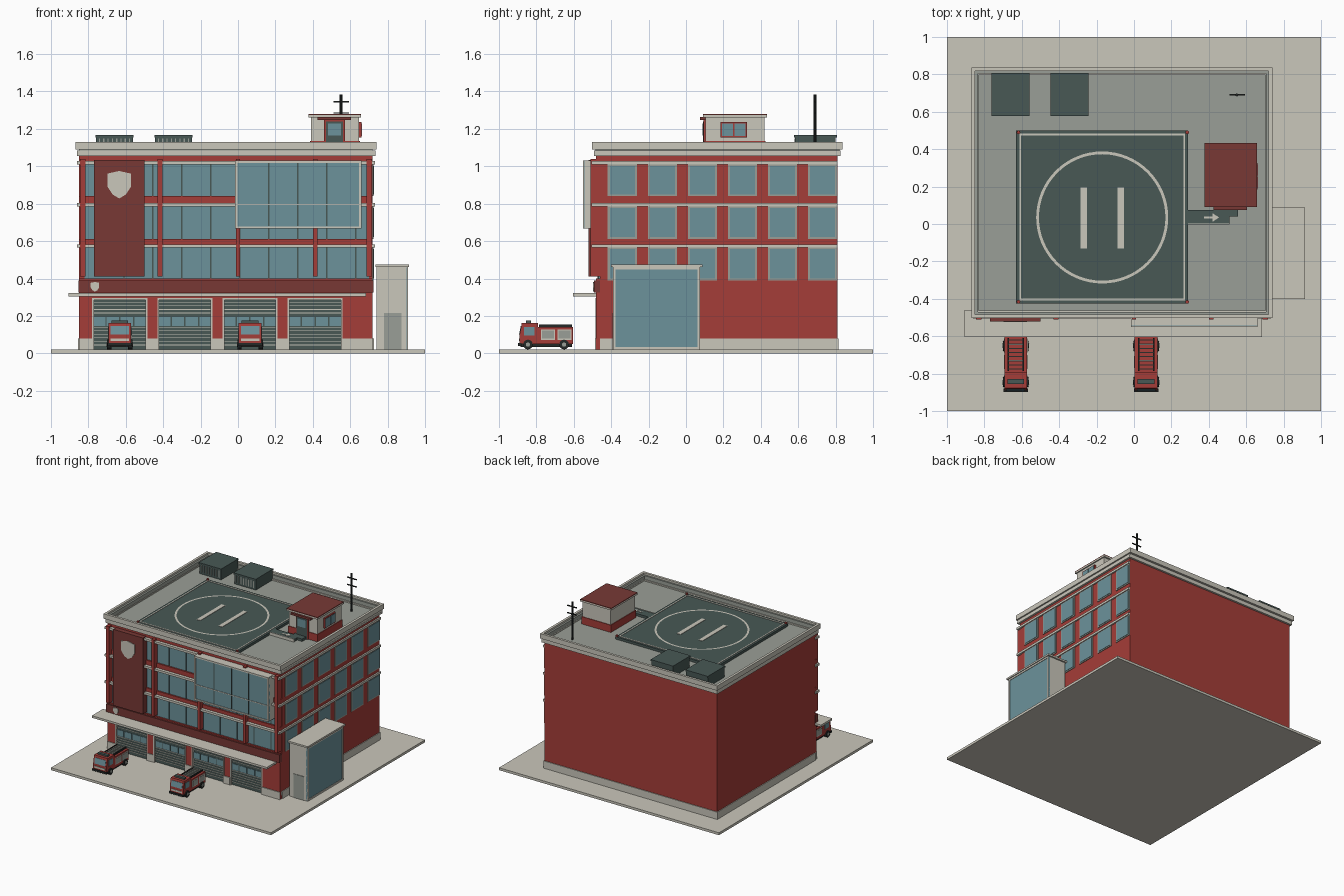
import bpy, bmesh, math
from mathutils import Matrix

default_cube = bpy.data.objects.get("Cube")
if default_cube:
    bpy.data.objects.remove(default_cube, do_unlink=True)


def material(name, hex_code):
    channels = [int(hex_code[i:i + 2], 16) / 255 for i in (0, 2, 4)]
    colour = [c / 12.92 if c <= 0.04 else ((c + 0.055) / 1.055) ** 2.4 for c in channels] + [1]
    mat = bpy.data.materials.new(name)
    mat.use_nodes = True
    mat.diffuse_color = colour
    mat.node_tree.nodes["Principled BSDF"].inputs["Base Color"].default_value = colour
    return mat


beige = material("beige stone", "CAC7BB")
red = material("brick red", "A53D38")
maroon = material("dark red", "783935")
glass = material("blue glass", "6C929B")
slate = material("dark slate", "485855")
grey = material("roof grey", "9A9F97")
black = material("near black", "242827")


def finish(name, bm, mat):
    bmesh.ops.recalc_face_normals(bm, faces=bm.faces)
    mesh = bpy.data.meshes.new(name)
    bm.to_mesh(mesh)
    bm.free()
    mesh.materials.append(mat)
    obj = bpy.data.objects.new(name, mesh)
    bpy.context.collection.objects.link(obj)
    return obj


def box(name, mat, x, y, z):
    bm = bmesh.new()
    bmesh.ops.create_cube(bm, size=1)
    spans = (x, y, z)
    for v in bm.verts:
        v.co = [s[0] if c < 0 else s[1] for s, c in zip(spans, v.co)]
    return finish(name, bm, mat)


def around(centre, width):
    return (centre - width / 2, centre + width / 2)


def frame(name, mat, x, y, z, thick, flat):
    """Four bars round a rectangle; flat is the axis index the frame is thin along."""
    spans = [x, y, z]
    a, b = [i for i in range(3) if i != flat]
    for side in (0, 1):
        for axis, other in ((a, b), (b, a)):
            bar = list(spans)
            edge = spans[axis][side]
            bar[axis] = (edge - thick, edge) if side else (edge, edge + thick)
            if axis == b:
                bar[other] = (spans[other][0] + thick, spans[other][1] - thick)
            box(name, mat, *bar)


def cylinder(name, mat, centre, radius, depth, axis="Z", sides=16):
    bm = bmesh.new()
    turn = {"X": Matrix.Rotation(math.pi / 2, 4, "Y"), "Z": Matrix.Identity(4)}[axis]
    bmesh.ops.create_cone(bm, cap_ends=True, segments=sides, radius1=radius, radius2=radius,
                          depth=depth, matrix=Matrix.Translation(centre) @ turn)
    return finish(name, bm, mat)


def prism(name, mat, points, extrude):
    bm = bmesh.new()
    face = bm.faces.new([bm.verts.new(p) for p in points])
    moved = bmesh.ops.extrude_face_region(bm, geom=[face])["geom"]
    bmesh.ops.translate(bm, vec=extrude, verts=[g for g in moved if isinstance(g, bmesh.types.BMVert)])
    return finish(name, bm, mat)


def shield(name, x, y, z, size):
    half = [(0, 0.5), (0.45, 0.4), (0.45, -0.1), (0.25, -0.4), (0, -0.55)]
    outline = half + [(-u, v) for u, v in half[-2:0:-1]]
    prism(name, beige, [(x + u * size, y, z + v * size) for u, v in outline], (0, -0.005, 0))


# Site and main block
WEST, EAST, FRONT, BACK = -0.85, 0.72, -0.48, 0.81
CORE, GROUND, ROOF = FRONT + 0.02, 0.02, 1.075
LENGTH = (WEST, EAST)
box("ground_slab", beige, (-1, 1), (-1, 1), (0, GROUND))
box("main_walls", red, LENGTH, (CORE, BACK), (GROUND, 1.06))
box("plinth", beige, (WEST - 0.006, EAST + 0.006), (CORE, BACK + 0.006), (GROUND, 0.08))

# Garage bays with slatted doors
bays = [-0.632 + 0.348 * i for i in range(4)]
BAY = 0.295
edges = [WEST] + [c + s * BAY / 2 for c in bays for s in (-1, 1)] + [EAST]
for left, right in zip(edges[::2], edges[1::2]):
    box("garage_pier", red, (left, right), (FRONT, CORE), (GROUND, 0.33))
    box("pier_base", beige, (left, right), (FRONT - 0.006, CORE), (GROUND, 0.08))
box("garage_lintel", red, LENGTH, (FRONT, CORE), (0.29, 0.4))
for c in bays:
    span = around(c, BAY)
    box("garage_door", slate, span, (CORE - 0.008, CORE), (GROUND, 0.29))
    frame("garage_door_frame", beige, span, (FRONT - 0.004, CORE), (GROUND - 0.01, 0.295), 0.01, 1)
    for i in range(13):
        z = 0.045 + 0.019 * i
        if not 0.14 < z < 0.2:
            box("door_slat", beige, span, (CORE - 0.012, CORE), around(z, 0.004))
    for i in range(4):
        pane = around(c + (i - 1.5) * BAY / 4, BAY / 4 - 0.008)
        box("garage_door_pane", glass, pane, (CORE - 0.012, CORE), (0.145, 0.195))

# Canopy and sign band over the garage
box("garage_canopy", beige, (-0.905, 0.685), (-0.605, CORE), (0.305, 0.322))
box("sign_band", maroon, (WEST - 0.004, EAST + 0.004), (FRONT - 0.012, CORE), (0.325, 0.39))
shield("small_shield", -0.765, FRONT - 0.012, 0.357, 0.05)

# Upper front: glass strips, spandrels, ledges, mullions and pilasters
floors = [(0.39, 0.565), (0.612, 0.785), (0.84, 1.01)]
tops = [0.612, 0.84, 1.06]
for (low, high), top in zip(floors, tops):
    box("front_glass", glass, (WEST + 0.03, EAST - 0.02), (CORE - 0.008, CORE), (low, high))
    box("front_spandrel", red, LENGTH, (FRONT, CORE), (high, top))
    box("front_ledge", beige, (WEST - 0.01, EAST + 0.012), (-0.505, CORE), (high, high + 0.018))
    box("side_ledge", beige, (EAST, EAST + 0.012), (CORE, BACK), (high, high + 0.018))
    for i in range(9):
        box("front_mullion", slate, around(-0.61 + 0.155 * i, 0.007), (CORE - 0.012, CORE), (low, high))
    # Side windows
    for i in range(6):
        y = -0.34 + 0.214 * i
        box("side_window_frame", grey, (EAST, EAST + 0.005), around(y, 0.157), (low, high))
        box("side_window_glass", glass, (EAST, EAST + 0.008), around(y, 0.135), (low + 0.01, high - 0.008))
for x, width in ((-0.83, 0.03), (-0.418, 0.026), (0, 0.024), (0.413, 0.024), (0.702, 0.028)):
    box("front_pilaster", red, around(x, width), (-0.51, CORE), (0.41, 1.04))

# Tall sign panel and projecting glass bay
box("sign_panel", maroon, (-0.77, -0.5), (-0.52, CORE), (0.41, 1.035))
shield("sign_shield", -0.635, -0.52, 0.905, 0.14)
bay_x, bay_z = (-0.015, 0.66), (0.667, 1.03)
box("bay_body", beige, bay_x, (-0.54, CORE), bay_z)
box("bay_glass", glass, bay_x, (-0.543, -0.53), bay_z)
frame("bay_frame", beige, bay_x, (-0.55, -0.53), bay_z, 0.012, 1)
box("bay_rail", beige, bay_x, (-0.547, -0.53), around(0.795, 0.006))
for i in range(3):
    box("bay_mullion", slate, around(0.165 + 0.155 * i, 0.007), (-0.546, -0.53), (0.68, 1.018))

# Cornice, roof deck and parapet
box("cornice", beige, (WEST - 0.012, EAST + 0.016), (-0.492, BACK + 0.016), (1.055, 1.07))
box("roof_deck", grey, LENGTH, (FRONT, BACK), (1.06, ROOF))
frame("lower_parapet", beige, (WEST - 0.012, EAST + 0.014), (-0.492, BACK + 0.016), (1.06, 1.085), 0.03, 2)
frame("parapet", beige, (-0.87, 0.74), (-0.503, 0.838), (1.09, 1.13), 0.02, 2)
frame("parapet_core", grey, (WEST, EAST), (-0.485, BACK + 0.01), (ROOF, 1.115), 0.015, 2)

# Landing pad with painted marks
PAD = ROOF + 0.02
PAINT = (PAD, PAD + 0.003)
pad_x, pad_y = (-0.63, 0.29), (-0.425, 0.5)
box("landing_pad", slate, pad_x, pad_y, (ROOF, PAD))
frame("pad_border", beige, (-0.613, 0.273), (-0.408, 0.483), PAINT, 0.009, 2)
for x in pad_x:
    for y in pad_y:
        cylinder("pad_corner_light", red, (x * 0.98, y * 0.98, PAD + 0.005), 0.01, 0.012, sides=8)
bm = bmesh.new()
rings = [[bm.verts.new((-0.17 + r * math.cos(t * math.pi / 32), 0.035 + r * math.sin(t * math.pi / 32), PAINT[1]))
          for t in range(64)] for r in (0.338, 0.353)]
for t in range(64):
    n = (t + 1) % 64
    bm.faces.new([rings[0][t], rings[1][t], rings[1][n], rings[0][n]])
finish("pad_circle", bm, beige)
for x in (-0.268, -0.07):
    box("pad_guide_bar", beige, around(x, 0.034), (-0.13, 0.195), PAINT)

# Walkway to the stair hut
box("walkway", slate, (0.29, 0.51), (0, 0.075), (ROOF, PAD))
box("walkway_end", slate, (0.45, 0.555), (0.04, 0.11), (ROOF, PAD))
box("walkway_edge", beige, (0.29, 0.51), (-0.004, 0.002), (ROOF, PAD + 0.004))
box("arrow_shaft", beige, (0.375, 0.425), around(0.035, 0.012), PAINT)
prism("arrow_head", beige, [(0.42, 0.012, PAD), (0.455, 0.035, PAD), (0.42, 0.058, PAD)], (0, 0, 0.003))

# Stair hut
hut_x, hut_y = (0.39, 0.648), (0.105, 0.42)
box("hut_walls", beige, hut_x, hut_y, (ROOF, 1.265))
box("hut_base", red, (0.385, 0.653), (0.1, 0.425), (ROOF, 1.135))
box("hut_eaves", beige, (0.376, 0.658), (0.092, 0.434), (1.262, 1.274))
box("hut_roof", maroon, (0.376, 0.658), (0.092, 0.434), (1.274, 1.28))
box("hut_door_frame", red, (0.46, 0.572), (0.094, 0.11), (ROOF, 1.25))
box("hut_door", slate, (0.47, 0.562), (0.09, 0.11), (ROOF, 1.24))
box("hut_door_pane", glass, (0.48, 0.552), (0.087, 0.11), (1.165, 1.23))
box("hut_door_canopy", maroon, (0.425, 0.605), (0.075, 0.11), (1.247, 1.264))
box("hut_window_frame", red, (0.645, 0.66), (0.185, 0.325), (1.155, 1.237))
for y in (0.222, 0.288):
    box("hut_window_pane", glass, (0.645, 0.663), around(y, 0.06), (1.162, 1.23))

# Roof cooling units
for c in (-0.66, -0.345):
    box("cooling_unit", slate, around(c, 0.196), (0.584, 0.8), (ROOF, 1.155))
    box("cooling_unit_lid", slate, around(c, 0.204), (0.578, 0.806), (1.155, 1.167))
    for i in range(8):
        box("cooling_fin", grey, around(c + (i - 3.5) * 0.023, 0.006), (0.58, 0.59), (1.09, 1.148))

# Antenna mast
cylinder("antenna_mast", black, (0.55, 0.69, 1.23), 0.008, 0.31, sides=8)
for z in (1.285, 1.345):
    box("antenna_crossbar", black, around(0.552, 0.085), around(0.69, 0.008), around(z, 0.007))

# Side entrance
porch_y = (-0.39, 0.075)
box("entrance_body", beige, (EAST + 0.02, 0.9), porch_y, (GROUND, 0.462))
box("entrance_glass", glass, (0.89, 0.904), porch_y, (GROUND, 0.46))
frame("entrance_frame", beige, (0.89, 0.908), porch_y, (GROUND, 0.462), 0.014, 0)
box("entrance_roof", beige, (EAST + 0.014, 0.915), (-0.402, 0.088), (0.462, 0.476))
box("entrance_door", grey, (0.78, 0.875), (-0.394, -0.38), (GROUND, 0.215))

# Fire trucks
for c in (bays[0], bays[2] + 0.001):
    box("truck_chassis", black, around(c, 0.1), (-0.885, -0.61), (0.035, 0.055))
    box("truck_body", red, around(c, 0.122), (-0.79, -0.605), (0.05, 0.14))
    prism("truck_cab", red, [(c - 0.061, y, z) for y, z in
                             ((-0.79, 0.05), (-0.89, 0.05), (-0.89, 0.1), (-0.878, 0.162), (-0.79, 0.162))],
          (0.122, 0, 0))
    prism("truck_windscreen", glass, [(c - 0.05, y, z) for y, z in
                                      ((-0.893, 0.1), (-0.884, 0.145), (-0.87, 0.145), (-0.87, 0.1))],
          (0.1, 0, 0))
    box("truck_bumper", black, around(c, 0.13), (-0.898, -0.88), (0.04, 0.055))
    box("truck_grille", beige, around(c, 0.1), (-0.894, -0.88), (0.066, 0.08))
    box("truck_beacon", slate, around(c, 0.09), (-0.855, -0.83), (0.162, 0.175))
    box("truck_cab_window", glass, around(c, 0.126), (-0.865, -0.81), (0.095, 0.142))
    for y in (-0.738, -0.65):
        box("truck_locker_trim", beige, around(c, 0.125), around(y, 0.076), (0.072, 0.128))
        box("truck_locker", grey, around(c, 0.128), around(y, 0.064), (0.078, 0.122))
    for y in (-0.845, -0.652):
        for side in (-1, 1):
            cylinder("truck_wheel", black, (c + side * 0.057, y, 0.047), 0.026, 0.024, "X")
            cylinder("truck_hub", grey, (c + side * 0.069, y, 0.047), 0.012, 0.004, "X", 8)
    for side in (-1, 1):
        box("ladder_rail", black, around(c + side * 0.04, 0.007), (-0.785, -0.61), (0.14, 0.153))
    for i in range(8):
        box("ladder_rung", grey, around(c, 0.075), around(-0.775 + 0.022 * i, 0.006), (0.14, 0.15))
